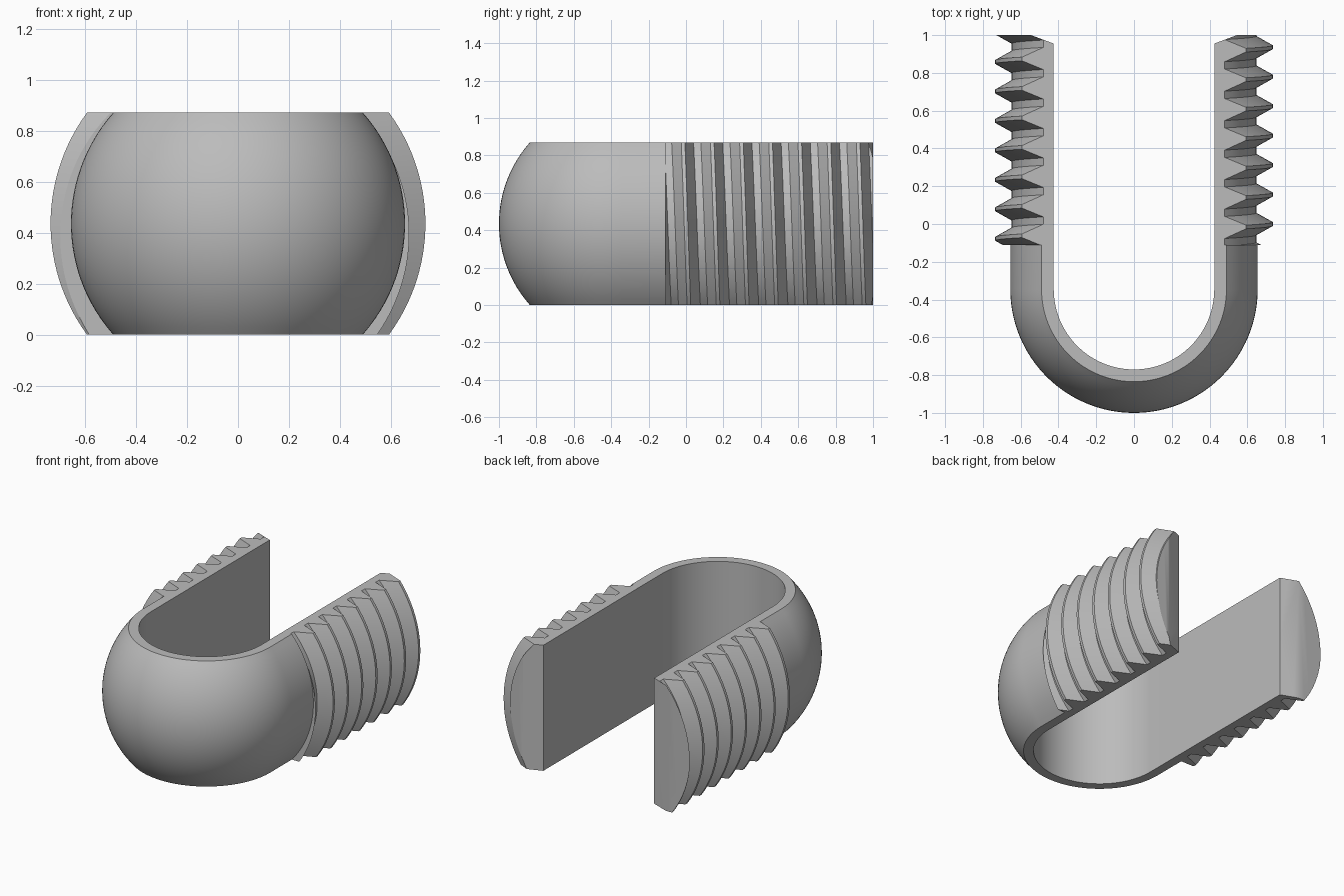
import bpy, bmesh
from math import sin, cos, pi, sqrt, asin
from mathutils import Vector

cube = bpy.data.objects.get("Cube")
if cube:
    bpy.data.objects.remove(cube)

MID = 0.435          # half height
R = 0.655            # rounded outside radius
BORE = 0.425         # inner radius
BEND_Y = -0.345      # centre of the bend
START, END = -0.11, 1.0
PITCH = 0.156
CREST, ROOT = 0.735, 0.648
COLS = 28

metal = bpy.data.materials.new("plain_grey")
metal.use_nodes = True
grey = (0.5, 0.5, 0.5, 1)
metal.diffuse_color = grey
metal.node_tree.nodes["Principled BSDF"].inputs["Base Color"].default_value = grey

heights = [MID * (2 * i / COLS - 1) for i in range(COLS + 1)]


def loft(bm, rows):
    """Join closed cross-sections and cap both ends."""
    rings = [[bm.verts.new(p) for p in row] for row in rows]
    n = len(rings[0])
    for a, b in zip(rings, rings[1:]):
        for i in range(n):
            j = (i + 1) % n
            bm.faces.new((a[i], a[j], b[j], b[i]))
    bm.faces.new(rings[0])
    bm.faces.new(rings[-1])


def finish(bm, name):
    bmesh.ops.recalc_face_normals(bm, faces=bm.faces)
    mesh = bpy.data.meshes.new(name)
    bm.to_mesh(mesh)
    bm.free()
    mesh.materials.append(metal)
    obj = bpy.data.objects.new(name, mesh)
    bpy.context.collection.objects.link(obj)
    bpy.ops.object.select_all(action='DESELECT')
    obj.select_set(True)
    bpy.context.view_layer.objects.active = obj
    bpy.ops.object.shade_smooth_by_angle(angle=pi / 7)


# Rounded bend: one section swept along the U
section = [(sqrt(R * R - h * h), h + MID) for h in heights]
section += [(BORE, 2 * MID), (BORE, 0)]
stations = [(1, 0, START)]
stations += [(cos(a), -sin(a), BEND_Y) for a in (pi * i / 64 for i in range(65))]
stations += [(-1, 0, START)]
bm = bmesh.new()
loft(bm, [[(r * dx, y + r * dy, z) for r, z in section] for dx, dy, y in stations])
finish(bm, "rounded_bend")


# Thread profile: flat crest, sloping flanks, flat root
def thread_radius(y):
    d = abs((y + PITCH / 2) % PITCH - PITCH / 2) / PITCH
    t = min(max((d - 1 / 16) / (5 / 16), 0), 1)
    return CREST + (ROOT - CREST) * t


def threaded_arm(side, name):
    phase = 0 if side > 0 else -PITCH / 2
    breaks = [k * PITCH + f * PITCH for k in range(-2, 9)
              for f in (-3 / 8, -1 / 16, 1 / 16, 3 / 8)]
    rows = []
    for y0 in breaks:
        r0 = thread_radius(y0)
        pts, ys = [], []
        for h in heights:
            lead = phase - PITCH * asin(h / r0) / (2 * pi)
            y = min(max(y0 + lead, START), END)
            r = thread_radius(y - lead)
            pts.append((side * sqrt(r * r - h * h), y, MID + side * h))
            ys.append(y)
        pts.append((side * BORE, ys[-1], MID + side * MID))
        pts.append((side * BORE, ys[0], MID - side * MID))
        rows.append(pts)
    # drop rows lying wholly beyond either end
    first = max(i for i, r in enumerate(rows) if all(p[1] <= START for p in r))
    last = min(i for i, r in enumerate(rows) if all(p[1] >= END for p in r))
    bm = bmesh.new()
    loft(bm, rows[first:last + 1])
    bmesh.ops.remove_doubles(bm, verts=bm.verts, dist=1e-5)
    # sloped lead-in on the inside of the open end
    cut = bmesh.ops.bisect_plane(
        bm, geom=bm.verts[:] + bm.edges[:] + bm.faces[:], dist=1e-6,
        plane_co=(side * BORE, 0.955, 0),
        plane_no=Vector((-side * 0.045, 0.12, 0)).normalized(), clear_outer=True)
    rim = [e for e in cut["geom_cut"] if isinstance(e, bmesh.types.BMEdge)]
    bmesh.ops.holes_fill(bm, edges=rim, sides=0)
    finish(bm, name)


threaded_arm(1, "left_threaded_arm")
threaded_arm(-1, "right_threaded_arm")
